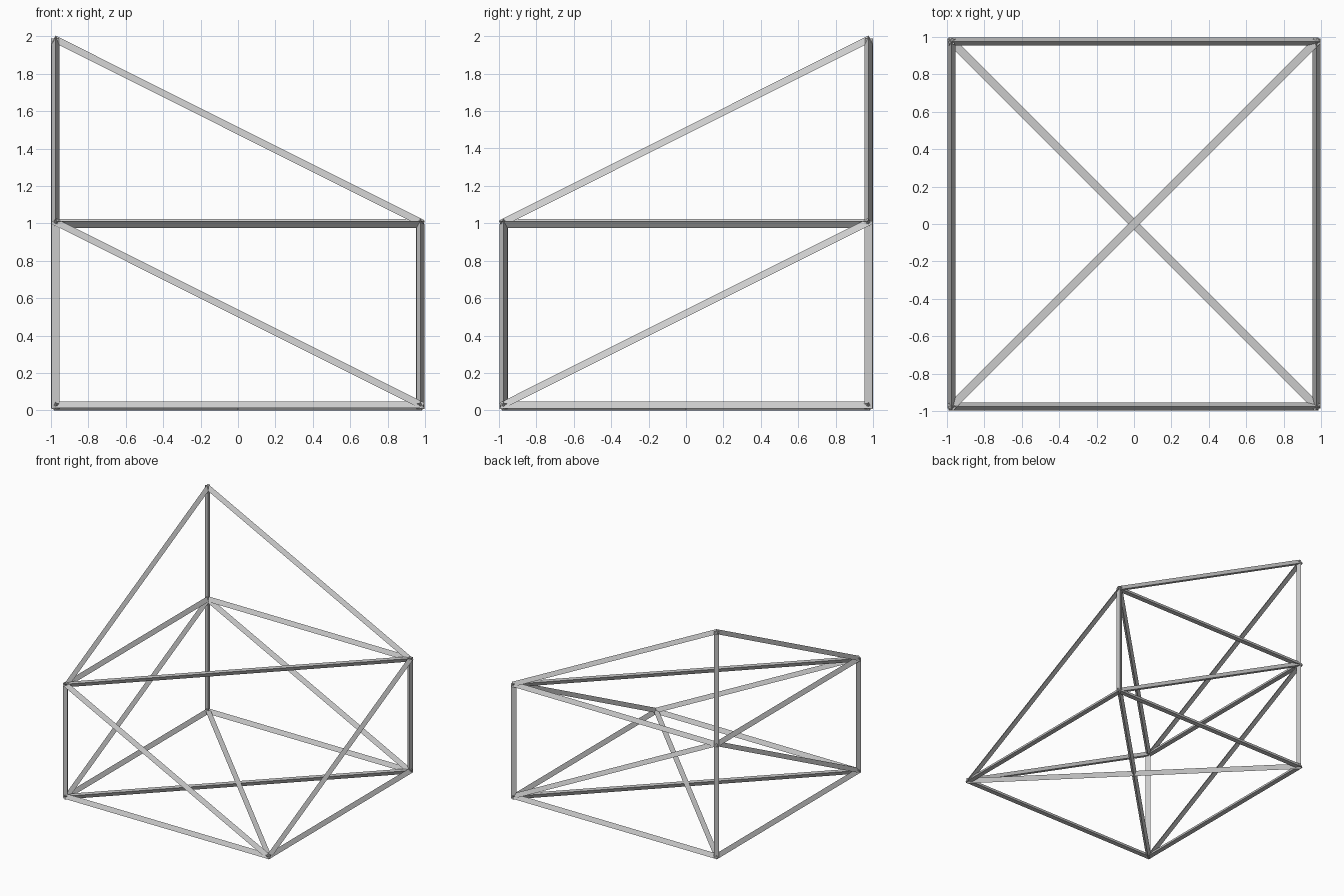
import bpy, bmesh
from mathutils import Vector, Matrix
from math import radians

if "Cube" in bpy.data.objects:
    bpy.data.objects.remove(bpy.data.objects["Cube"])

S = 0.975      # frame corner distance from the centre
R = 0.0245     # radius of a three-sided strut
LO, MID, HI = 0.024, 1.0, 1.976

# Joints of the frame: four base corners, three mid corners, one peak
P = {k: Vector(v) for k, v in {
    "A": (-S, -S, LO), "B": (S, -S, LO), "C": (S, S, LO), "D": (-S, S, LO),
    "A1": (-S, -S, MID), "C1": (S, S, MID), "D1": (-S, S, MID),
    "D2": (-S, S, HI)}.items()}

UP, DOWN = (0, 0, 1), (0, 0, -1)


def strut(bm, a, b, ridge):
    """Three-sided strut from a to b with one ridge turned towards 'ridge'."""
    a, b, ridge = P[a], P[b], Vector(ridge)
    d = (b - a).normalized()
    r = (ridge - d * ridge.dot(d)).normalized() * R
    section = [Matrix.Rotation(radians(t), 3, d) @ r for t in (0, 120, 240)]
    lower = [bm.verts.new(a - d * R * 0.5 + s) for s in section]
    upper = [bm.verts.new(b + d * R * 0.5 + s) for s in section]
    bm.faces.new(lower)
    bm.faces.new(upper)
    for i in range(3):
        j = (i + 1) % 3
        bm.faces.new((lower[i], lower[j], upper[j], upper[i]))


# Each strut: start, end, and the direction of its ridge
PARTS = {
    "base_frame": [("A", "B", UP), ("B", "C", UP), ("C", "D", UP), ("D", "A", UP)],
    "base_cross": [("A", "C", DOWN), ("B", "D", DOWN)],
    "posts": [("A", "A1", (0, 1, 0)), ("C", "C1", (-1, 0, 0)),
              ("D", "D1", (1, -1, 0)), ("D1", "D2", (1, -1, 0))],
    "middle_frame": [("A1", "D1", UP), ("C1", "D1", UP), ("A1", "C1", DOWN)],
    "side_braces": [("D1", "A", UP), ("D1", "C", UP)],
    "sloping_struts": [("A1", "B", UP), ("C1", "B", UP), ("D2", "A1", UP), ("D2", "C1", UP)],
}

for name, struts in PARTS.items():
    bm = bmesh.new()
    for s in struts:
        strut(bm, *s)
    bmesh.ops.recalc_face_normals(bm, faces=bm.faces)
    mesh = bpy.data.meshes.new(name)
    bm.to_mesh(mesh)
    bm.free()
    bpy.context.collection.objects.link(bpy.data.objects.new(name, mesh))
